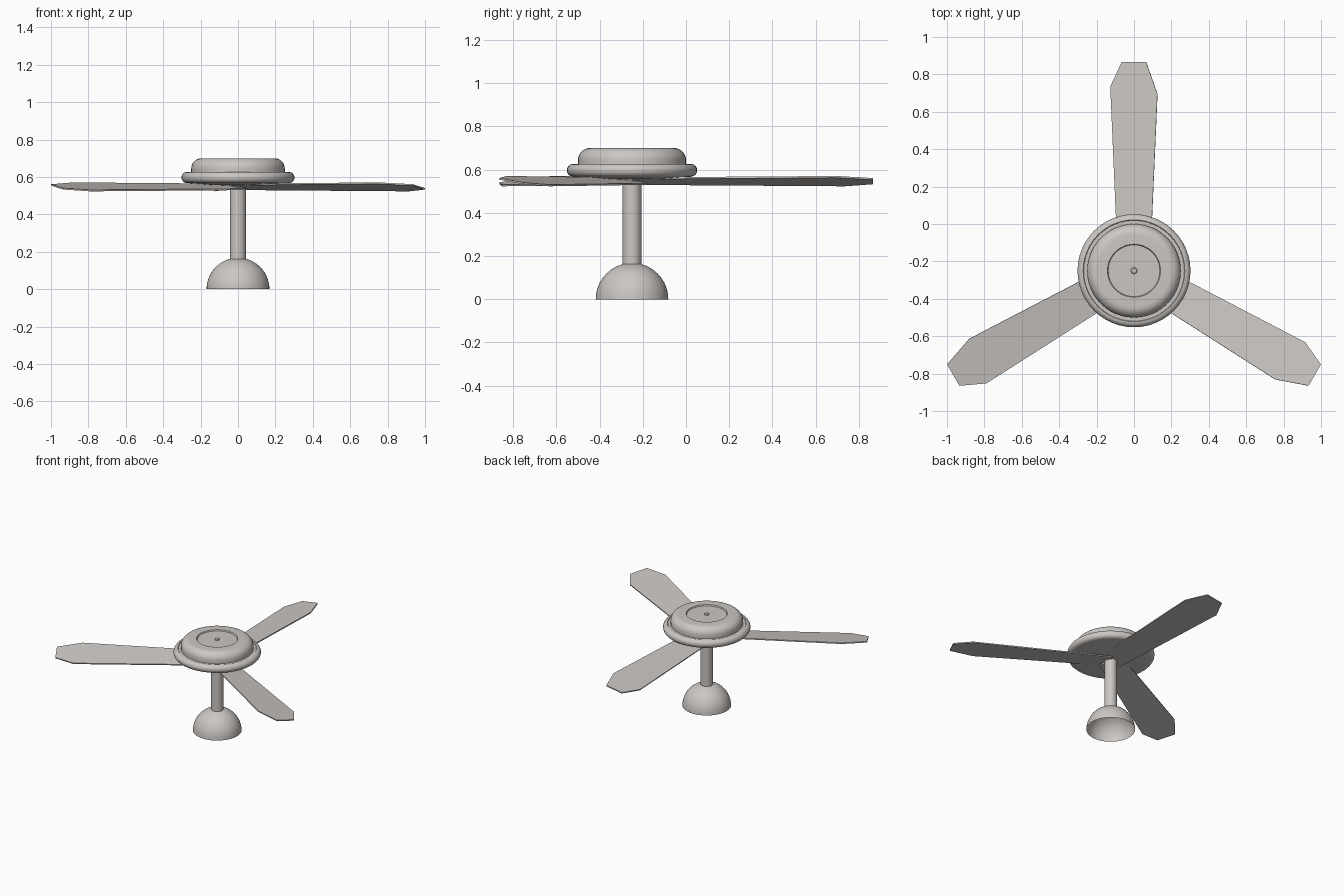
import bpy, bmesh, math
from mathutils import Matrix, Vector

if "Cube" in bpy.data.objects:
    bpy.data.objects.remove(bpy.data.objects["Cube"], do_unlink=True)

HUB_Y = -0.25
SEGMENTS = 48

metal = bpy.data.materials.new("warm_grey")
metal.use_nodes = True
grey = (0.6, 0.57, 0.545, 1)
metal.diffuse_color = grey
metal.node_tree.nodes["Principled BSDF"].inputs["Base Color"].default_value = grey


def add_object(name, bm):
    mesh = bpy.data.meshes.new(name)
    bm.to_mesh(mesh)
    bm.free()
    mesh.materials.append(metal)
    obj = bpy.data.objects.new(name, mesh)
    obj.location.y = HUB_Y
    bpy.context.collection.objects.link(obj)
    return obj


def lathe(name, profile):
    """Spin a (radius, height) profile, listed from bottom to top, round the axis."""
    bm = bmesh.new()
    verts = [bm.verts.new((r, 0, z)) for r, z in profile]
    edges = [bm.edges.new(pair) for pair in zip(verts, verts[1:])]
    bmesh.ops.spin(bm, geom=verts + edges, axis=(0, 0, 1), cent=(0, 0, 0),
                   angle=math.tau, steps=SEGMENTS, use_duplicate=False)
    bmesh.ops.remove_doubles(bm, verts=bm.verts, dist=0.0001)
    obj = add_object(name, bm)
    bpy.ops.object.select_all(action="DESELECT")
    obj.select_set(True)
    bpy.context.view_layer.objects.active = obj
    bpy.ops.object.shade_smooth_by_angle(angle=math.radians(35))
    return obj


def arc(cr, cz, rr, rz, start, end, steps):
    """Points of an elliptical arc, angles in degrees."""
    angles = [math.radians(start + (end - start) * i / steps) for i in range(steps + 1)]
    return [(cr + rr * math.cos(a), cz + rz * math.sin(a)) for a in angles]


# Open dome at the foot
lathe("base_dome", arc(0, 0, 0.168, 0.168, 0, 90, 14))

# Pole
lathe("pole", [(0.043, 0.15), (0.043, 0.565)])

# Motor housing: shallow cone below, rounded rim, groove, domed cap, recessed plate
lathe("motor_housing",
      [(0, 0.553), (0.14, 0.557), (0.25, 0.566)]
      + arc(0.272, 0.597, 0.03, 0.03, -80, 80, 8)
      + [(0.272, 0.627), (0.269, 0.623), (0.25, 0.623)]
      + arc(0.195, 0.645, 0.055, 0.055, 0, 90, 8)
      + [(0.142, 0.7), (0.138, 0.692), (0, 0.692)])

# Small pin in the middle of the cap
lathe("cap_pin", [(0.017, 0.69), (0.017, 0.696), (0.013, 0.699), (0, 0.699)])

# Three pitched blades with clipped tips
OUTLINE = [(0, -0.085), (0.945, -0.127), (1.116, -0.066),
           (1.116, 0.066), (0.985, 0.128), (0, 0.085)]
THICKNESS = 0.008
for name, angle in (("back_blade", 90), ("right_blade", 210), ("left_blade", 330)):
    bm = bmesh.new()
    face = bm.faces.new([bm.verts.new((x, y, -THICKNESS / 2)) for x, y in OUTLINE])
    solid = bmesh.ops.extrude_face_region(bm, geom=[face])
    top = [v for v in solid["geom"] if isinstance(v, bmesh.types.BMVert)]
    bmesh.ops.translate(bm, verts=top, vec=Vector((0, 0, THICKNESS)))
    bmesh.ops.recalc_face_normals(bm, faces=bm.faces)
    pitch = Matrix.Rotation(math.radians(-9), 4, "X")
    turn = Matrix.Rotation(math.radians(angle), 4, "Z")
    bm.transform(Matrix.Translation((0, 0, 0.547)) @ turn @ pitch)
    add_object(name, bm)
